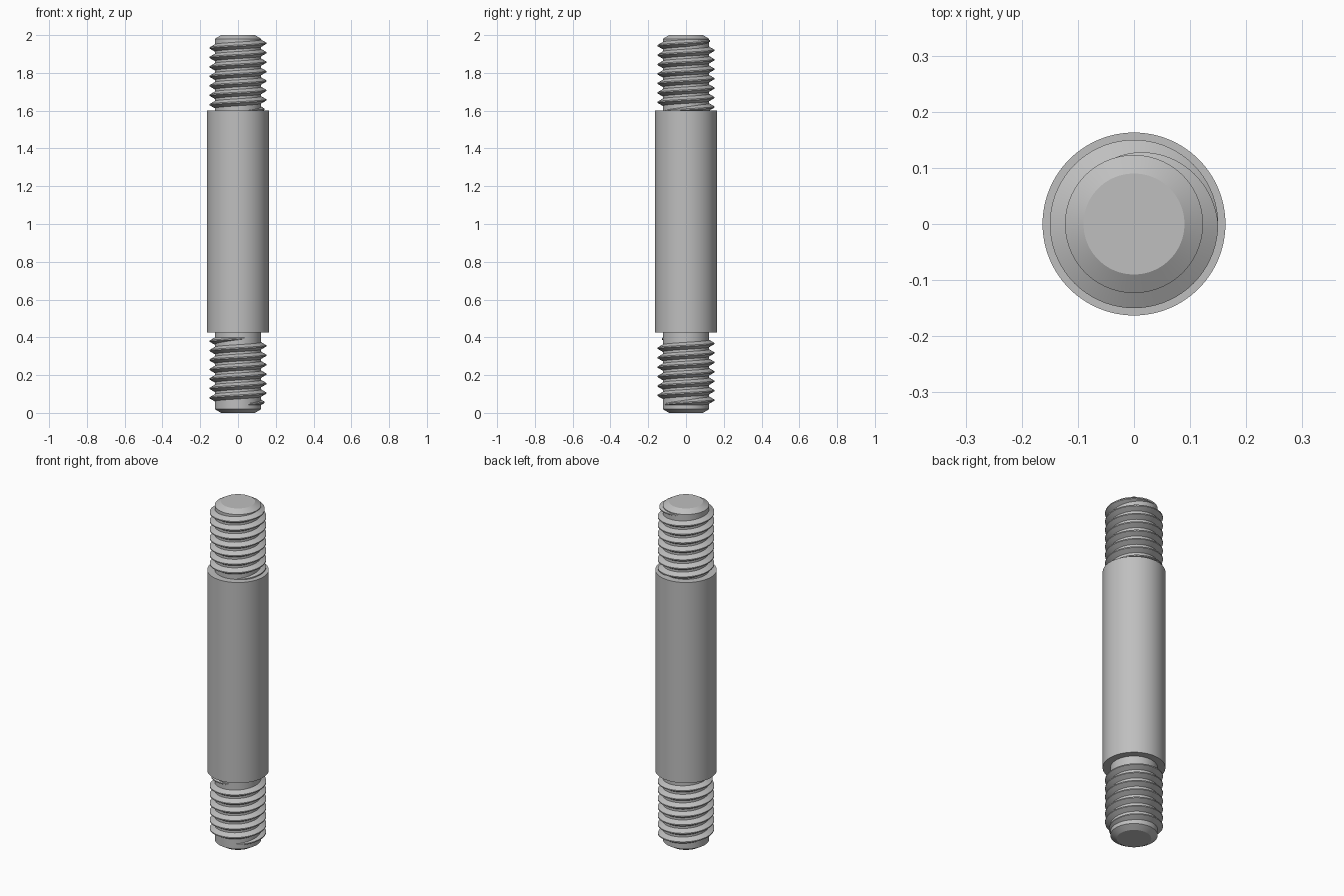
import bpy, bmesh, math
from math import cos, sin, radians, tau

cube = bpy.data.objects.get("Cube")
if cube:
    bpy.data.objects.remove(cube, do_unlink=True)

steel = bpy.data.materials.new("grey_steel")
steel.use_nodes = True
colour = (0.52, 0.52, 0.52, 1)
steel.diffuse_color = colour
steel.node_tree.nodes["Principled BSDF"].inputs["Base Color"].default_value = colour

SEG = 96
MAJOR, MINOR, PITCH = 0.15, 0.123, 0.05


def finish(name, bm):
    bmesh.ops.recalc_face_normals(bm, faces=bm.faces)
    mesh = bpy.data.meshes.new(name)
    bm.to_mesh(mesh)
    bm.free()
    mesh.materials.append(steel)
    obj = bpy.data.objects.new(name, mesh)
    bpy.context.collection.objects.link(obj)
    bpy.ops.object.select_all(action='DESELECT')
    obj.select_set(True)
    bpy.context.view_layer.objects.active = obj
    bpy.ops.object.shade_smooth_by_angle(angle=radians(25))


def skin(bm, rings, closed):
    """Bridge successive rings of vertices and cap both ends."""
    n = len(rings[0])
    for a, b in zip(rings, rings[1:]):
        for i in range(n):
            j = (i + 1) % n
            bm.faces.new((a[i], a[j], b[j], b[i]))
    bm.faces.new(rings[0])
    bm.faces.new(rings[-1])


def turned(name, profile):
    """Solid of revolution from (radius, height) points."""
    bm = bmesh.new()
    rings = [[bm.verts.new((r * cos(tau * i / SEG), r * sin(tau * i / SEG), z))
              for i in range(SEG)] for r, z in profile]
    skin(bm, rings, True)
    finish(name, bm)


def thread(name, z_zero, start, end, fade=110):
    """Right-hand ridge; angles in degrees, z_zero is its height at angle 0."""
    bm = bmesh.new()
    depth = MAJOR - MINOR + 0.004
    crest = PITCH / 16
    root = crest + depth * math.tan(radians(30))
    steps = round((end - start) / 5)
    rings = []
    for k in range(steps + 1):
        deg = start + (end - start) * k / steps
        full = min(1, (deg - start) / fade, (end - deg) / fade)
        r = MAJOR - (1 - full) * (depth - 0.003)
        z = z_zero + PITCH * deg / 360
        a = radians(deg)
        rings.append([bm.verts.new((q * cos(a), q * sin(a), z + dz)) for q, dz in
                      ((r - depth, -root), (r, -crest), (r, crest), (r - depth, root))])
    skin(bm, rings, False)
    finish(name, bm)


# Plain shank
turned("shank", [(0.163, 0.425), (0.163, 1.6)])

# Chamfered cores of the two studs
turned("lower_stud_core", [(0.09, 0), (MINOR, 0.02), (MINOR, 0.45)])
turned("upper_stud_core", [(MINOR, 1.58), (MINOR, 1.98), (0.09, 2)])

# Thread ridges fading in and out at their ends
thread("lower_thread", 0.055, -70, 6 * 360 + 290)
thread("upper_thread", 1.607, -70, 7 * 360 + 110)
